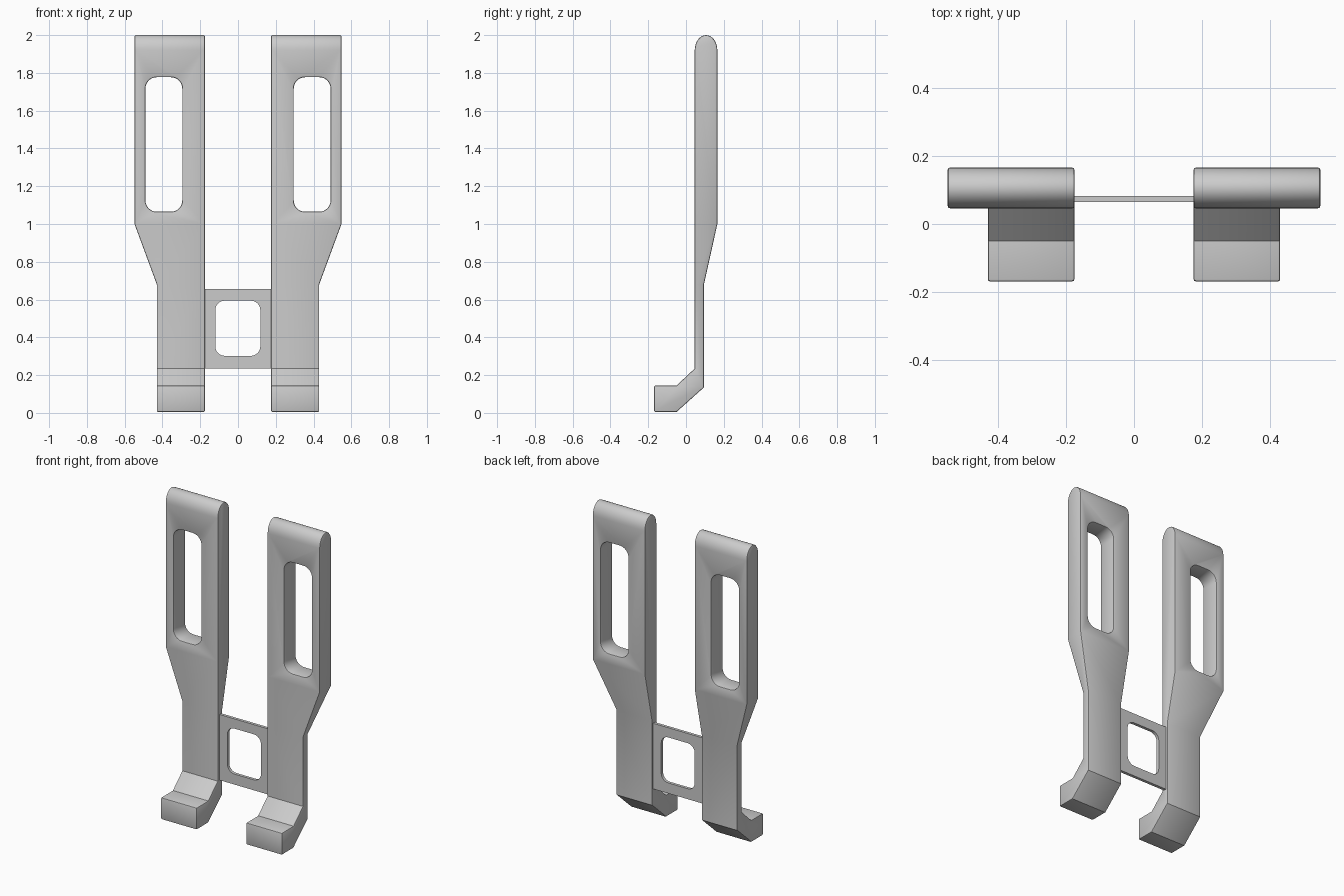
import bpy, bmesh, math

if "Cube" in bpy.data.objects:
    bpy.data.objects.remove(bpy.data.objects["Cube"])

grey = bpy.data.materials.new("light grey plastic")
grey.diffuse_color = (0.6, 0.6, 0.6, 1)
grey.use_nodes = True
grey.node_tree.nodes["Principled BSDF"].inputs["Base Color"].default_value = grey.diffuse_color

X_IN, X_LOW, X_HIGH = 0.175, 0.43, 0.548   # arm inner side, narrow and wide outer sides
Z_LOW, Z_HIGH = 0.68, 1.0                  # start and end of the taper
Y_F, Y_B = 0.046, 0.166                    # front and back of the thick part


def new_object(name, bm):
    bmesh.ops.recalc_face_normals(bm, faces=bm.faces)
    mesh = bpy.data.meshes.new(name)
    bm.to_mesh(mesh)
    bm.free()
    mesh.materials.append(grey)
    ob = bpy.data.objects.new(name, mesh)
    bpy.context.collection.objects.link(ob)
    return ob


def rounded_rect(x0, x1, z0, z1, r, n=8):
    pts = []
    for i, (cx, cz) in enumerate([(x1 - r, z1 - r), (x0 + r, z1 - r),
                                  (x0 + r, z0 + r), (x1 - r, z0 + r)]):
        for k in range(n + 1):
            a = math.pi / 2 * (i + k / n)
            pts.append((cx + r * math.cos(a), cz + r * math.sin(a)))
    return pts


def prism(name, pts, y0, y1):
    bm = bmesh.new()
    face = bm.faces.new([bm.verts.new((x, y0, z)) for x, z in pts])
    out = bmesh.ops.extrude_face_region(bm, geom=[face])
    for v in out["geom"]:
        if isinstance(v, bmesh.types.BMVert):
            v.co.y = y1
    return new_object(name, bm)


def cut(ob, cutter):
    cutter.hide_render = True
    cutter.hide_viewport = True
    mod = ob.modifiers.new("opening", "BOOLEAN")
    mod.operation = "DIFFERENCE"
    mod.solver = "EXACT"
    mod.object = cutter


def outer_x(z):
    t = min(max((z - Z_LOW) / (Z_HIGH - Z_LOW), 0), 1)
    return X_LOW + t * (X_HIGH - X_LOW)


def arm(name, side):
    # side profile: hook, thin shank, taper, thick upper part with round top
    hook = [(Y_F, 0.235), (-0.05, 0.145), (-0.169, 0.145), (-0.169, 0.005),
            (-0.05, 0.005), (0.095, 0.135)]
    r, yc = (Y_B - Y_F) / 2, (Y_B + Y_F) / 2
    dome = [(yc + r * math.cos(math.pi * k / 16),
             1.92 + 0.08 * math.sin(math.pi * k / 16)) for k in range(17)]
    lower = [(Y_F, Z_LOW)] + hook + [(0.095, Z_LOW)]
    prof = lower + [(Y_B, Z_HIGH)] + dome + [(Y_F, Z_HIGH)]

    bm = bmesh.new()
    inner = [bm.verts.new((side * X_IN, y, z)) for y, z in prof]
    outer = [bm.verts.new((side * outer_x(z), y, z)) for y, z in prof]
    n = len(prof)
    for i in range(n):
        j = (i + 1) % n
        bm.faces.new((inner[i], inner[j], outer[j], outer[i]))
    m = len(lower)
    bm.faces.new(inner)
    bm.faces.new(outer[:m])                                     # hook and shank side
    bm.faces.new((outer[0], outer[m - 1], outer[m], outer[-1]))  # taper side
    bm.faces.new(outer[m:])                                     # upper side
    ob = new_object(name, bm)

    # long slot through the upper part
    slot = rounded_rect(0.295, 0.49, 1.065, 1.777, 0.06)
    cut(ob, prism(name + "_slot_cutter", [(side * x, z) for x, z in slot], -0.1, 0.4))

    # softened edges
    bev = ob.modifiers.new("soft edges", "BEVEL")
    bev.width = 0.007
    bev.segments = 2
    bev.limit_method = "ANGLE"
    bev.angle_limit = math.radians(60)
    bev.use_clamp_overlap = False
    return ob


parts = [arm("left_arm", -1), arm("right_arm", 1)]

# thin bridge plate with a rounded window
bridge = prism("bridge_plate", [(-0.18, 0.235), (0.18, 0.235), (0.18, 0.656), (-0.18, 0.656)],
               0.064, 0.083)
cut(bridge, prism("bridge_window_cutter",
                  rounded_rect(-0.12, 0.118, 0.302, 0.594, 0.05), -0.1, 0.3))
parts.append(bridge)

# apply modifiers, then smooth the rounded surfaces
for ob in parts:
    bpy.ops.object.select_all(action="DESELECT")
    ob.select_set(True)
    bpy.context.view_layer.objects.active = ob
    for mod in list(ob.modifiers):
        bpy.ops.object.modifier_apply(modifier=mod.name)
    bpy.ops.object.shade_smooth_by_angle(angle=math.radians(30))
for ob in list(bpy.data.objects):
    if ob.name.endswith("cutter"):
        bpy.data.objects.remove(ob)
